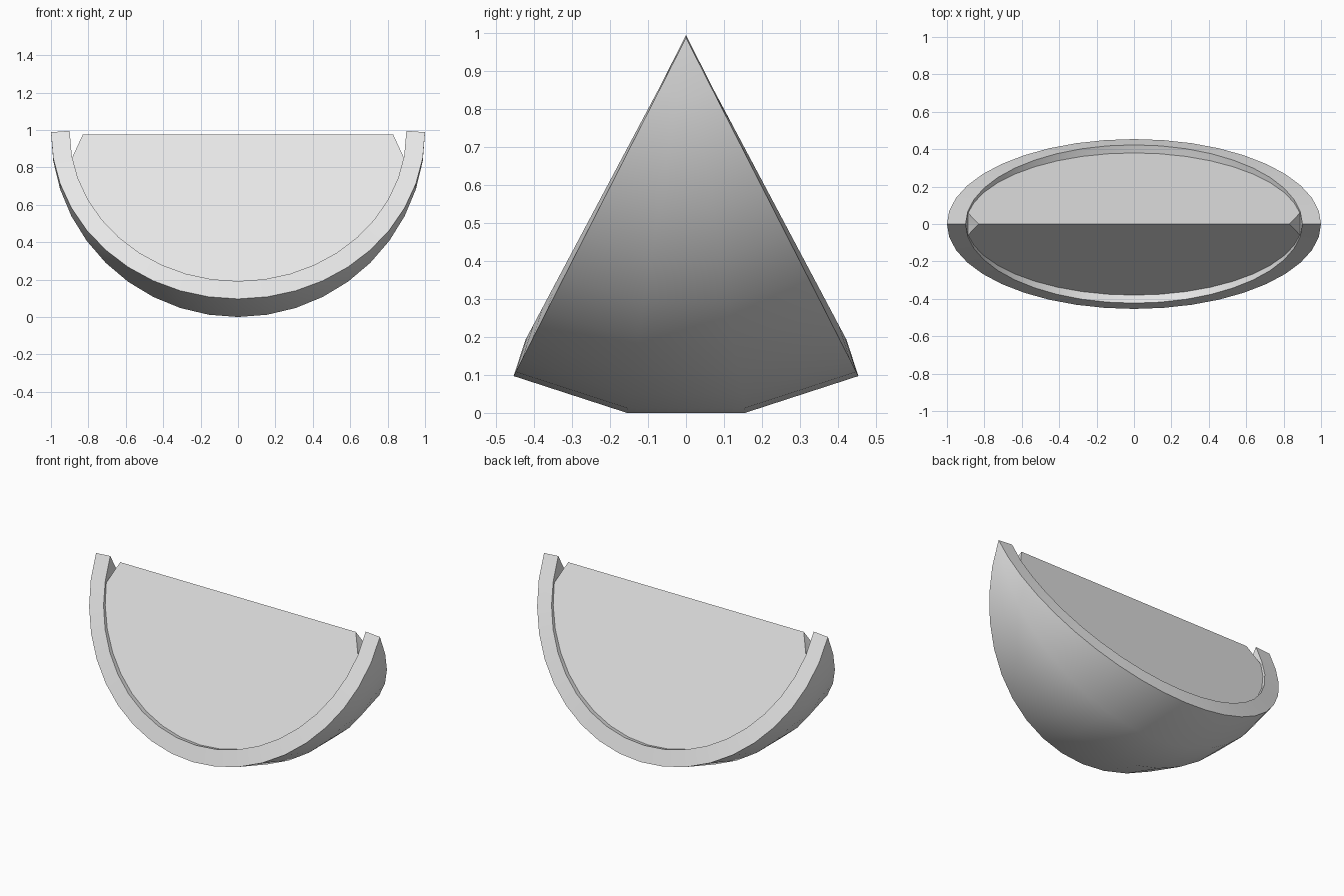
import bpy, bmesh
from math import sin, cos, radians

cube = bpy.data.objects.get("Cube")
if cube:
    bpy.data.objects.remove(cube, do_unlink=True)

grey = bpy.data.materials.new("plain grey")
grey.use_nodes = True
colour = (0.8, 0.8, 0.8, 1)
grey.diffuse_color = colour
grey.node_tree.nodes["Principled BSDF"].inputs["Base Color"].default_value = colour


def lune(bm, radius, pole_x, pole_z, spread):
    """Segment of a sphere around the x axis: two poles joined by four meridians."""
    poles = [bm.verts.new((s * pole_x, 0, pole_z)) for s in (-1, 1)]
    arcs = []
    for k in (-1, -1 / 3, 1 / 3, 1):
        a = radians(spread * k)
        arc = [poles[0]]
        for t in range(-81, 82, 9):
            d = radius * cos(radians(t))
            arc.append(bm.verts.new((radius * sin(radians(t)), d * sin(a), pole_z - d * cos(a))))
        arcs.append(arc + [poles[1]])
    for a, b in zip(arcs, arcs[1:]):
        for i in range(len(a) - 1):
            corners = dict.fromkeys((a[i], a[i + 1], b[i + 1], b[i]))
            bm.faces.new(list(corners))
    return arcs


def add_part(name, bm):
    mesh = bpy.data.meshes.new(name)
    bm.to_mesh(mesh)
    bm.free()
    mesh.materials.append(grey)
    obj = bpy.data.objects.new(name, mesh)
    bpy.context.collection.objects.link(obj)
    bpy.ops.object.select_all(action="DESELECT")
    obj.select_set(True)
    bpy.context.view_layer.objects.active = obj
    return obj


# Rind: open curved shell, thickened inwards
bm = bmesh.new()
lune(bm, 1.0, 1.0, 0.988, 27)
bm.normal_update()
if sum(f.normal.z for f in bm.faces) > 0:
    bmesh.ops.reverse_faces(bm, faces=bm.faces)
rind = add_part("rind", bm)
shell = rind.modifiers.new("thickness", "SOLIDIFY")
shell.thickness = 0.1
shell.offset = -1
bpy.ops.object.modifier_apply(modifier=shell.name)
bpy.ops.object.shade_smooth_by_angle(angle=radians(30))

# Flesh: closed wedge with flat sides and clipped ends, seated in the rind
bm = bmesh.new()
arcs = lune(bm, 0.9, 0.83, 0.975, 25.5)
for side in (arcs[0], arcs[-1]):
    bm.faces.new(side)
bmesh.ops.recalc_face_normals(bm, faces=bm.faces)
flesh = add_part("flesh", bm)
bpy.ops.object.shade_smooth_by_angle(angle=radians(30))
